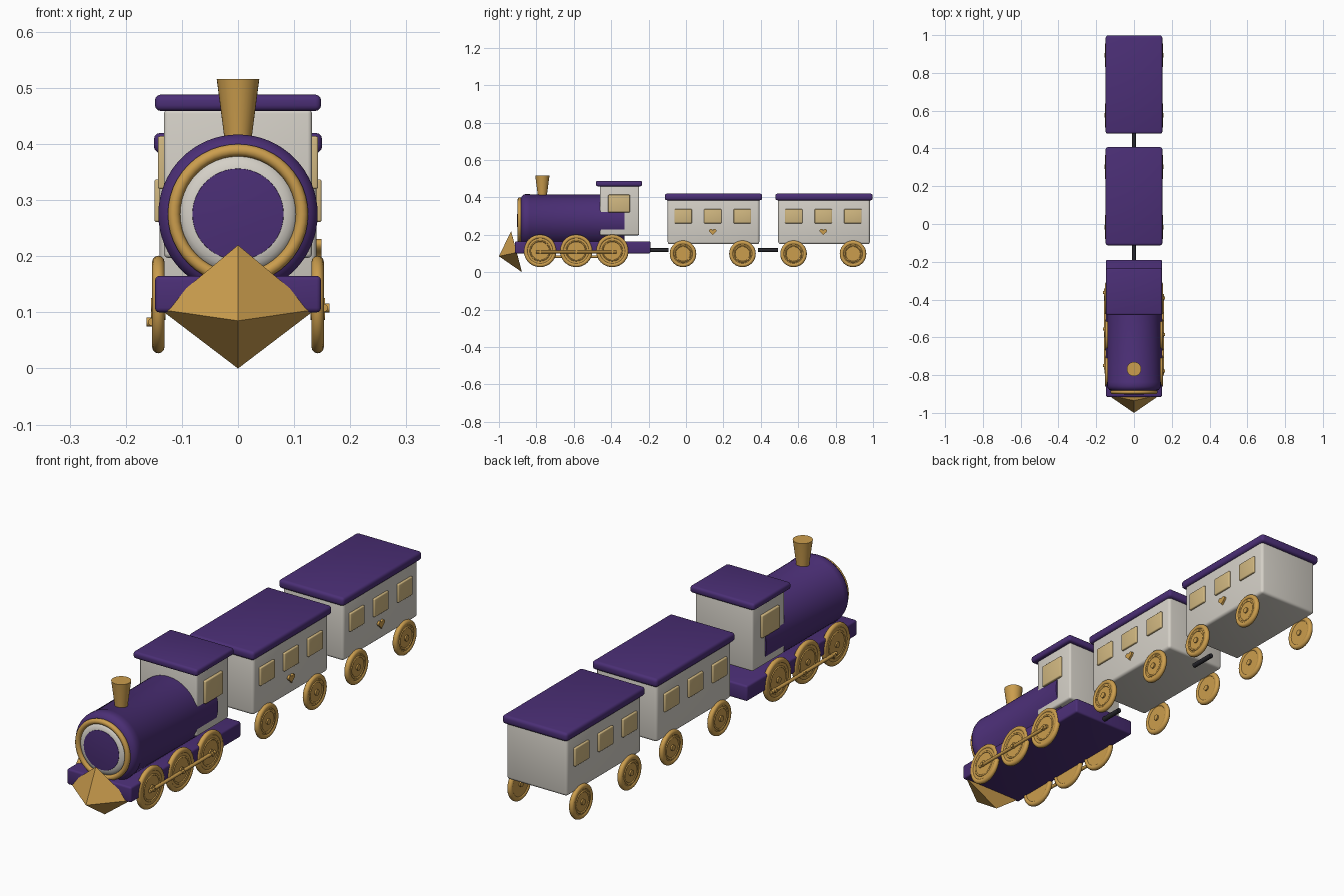
import bpy, bmesh, math
from mathutils import Matrix

if "Cube" in bpy.data.objects:
    bpy.data.objects.remove(bpy.data.objects["Cube"])


def material(name, rgb):
    m = bpy.data.materials.new(name)
    m.diffuse_color = (*rgb, 1)
    m.use_nodes = True
    m.node_tree.nodes["Principled BSDF"].inputs["Base Color"].default_value = m.diffuse_color
    return m


PURPLE = material("purple paint", (0.07, 0.028, 0.18))
GOLD = material("gold", (0.60, 0.34, 0.075))
WHITE = material("warm white", (0.66, 0.63, 0.57))
PALE = material("pale gold window", (0.64, 0.48, 0.22))
DARK = material("dark coupling", (0.02, 0.02, 0.025))


def finish(name, bm, mat, bevel=0, segments=3, smooth=True):
    bmesh.ops.recalc_face_normals(bm, faces=bm.faces[:])
    me = bpy.data.meshes.new(name)
    bm.to_mesh(me)
    bm.free()
    me.materials.append(mat)
    ob = bpy.data.objects.new(name, me)
    bpy.context.collection.objects.link(ob)
    bpy.ops.object.select_all(action='DESELECT')
    ob.select_set(True)
    bpy.context.view_layer.objects.active = ob
    if bevel:
        mod = ob.modifiers.new("rounded edges", 'BEVEL')
        mod.width, mod.segments = bevel, segments
        bpy.ops.object.modifier_apply(modifier=mod.name)
    if smooth:
        bpy.ops.object.shade_smooth_by_angle(angle=math.radians(35))
    return ob


def box(name, x, y, z, mat, bevel=0.008):
    """Box from (min, max) ranges on each axis."""
    bm = bmesh.new()
    bmesh.ops.create_cube(bm, size=1)
    for v in bm.verts:
        v.co = [(r[0] + r[1]) / 2 + c * (r[1] - r[0]) for r, c in zip((x, y, z), v.co)]
    return finish(name, bm, mat, bevel)


def lathe(name, profile, axis, centre, mat, closed=False, steps=48):
    """Spin (radius, height) points about an axis through centre."""
    bm = bmesh.new()
    rot = {'X': Matrix.Rotation(math.pi / 2, 4, 'Y'),
           'Y': Matrix.Rotation(-math.pi / 2, 4, 'X'), 'Z': Matrix()}[axis]
    rings = []
    for r, h in profile:
        n = 1 if r == 0 else steps
        rings.append([bm.verts.new((r * math.cos(2 * math.pi * i / steps),
                                    r * math.sin(2 * math.pi * i / steps), h)) for i in range(n)])
    pairs = list(zip(rings, rings[1:] + rings[:1]))
    for a, b in pairs if closed else pairs[:-1]:
        for i in range(steps):
            j = (i + 1) % steps
            quad = [a[i % len(a)], a[j % len(a)], b[j % len(b)], b[i % len(b)]]
            bm.faces.new(list(dict.fromkeys(quad)))
    bm.transform(Matrix.Translation(centre) @ rot)
    return finish(name, bm, mat)


def ring(name, major, minor, axis, centre, mat):
    pts = [(major + minor * math.cos(t * math.pi / 6), minor * math.sin(t * math.pi / 6))
           for t in range(12)]
    return lathe(name, pts, axis, centre, mat, closed=True)


def rod(name, r, axis, centre, length, mat):
    h = length / 2
    return lathe(name, [(0, -h), (r, -h), (r, h), (0, h)], axis, centre, mat, steps=20)


def wheel(name, side, y, z, radius):
    """Round rim, flat web, inner ring and hub."""
    x = side * 0.142
    ring(name + "_rim", radius - 0.011, 0.011, 'X', (x, y, z), GOLD)
    rod(name + "_web", radius - 0.012, 'X', (x, y, z), 0.014, GOLD)
    ring(name + "_inner_ring", radius * 0.6, 0.004, 'X', (x + side * 0.006, y, z), GOLD)
    rod(name + "_hub", 0.012, 'X', (x, y, z), 0.026, GOLD)


# Locomotive chassis and boiler
box("chassis", (-0.148, 0.148), (-0.915, -0.19), (0.10, 0.165), PURPLE)
lathe("boiler", [(0, -0.33), (0.14, -0.33), (0.14, -0.832), (0.142, -0.836), (0.142, -0.858),
                 (0.139, -0.868), (0.131, -0.878), (0.118, -0.884), (0, -0.884)],
      'Y', (0, 0, 0.275), PURPLE, steps=64)

# Boiler front: gold ring, domed white plate, purple centre
ring("front_ring", 0.114, 0.011, 'Y', (0, -0.889, 0.275), GOLD)
lathe("front_plate", [(0.107, -0.88), (0.103, -0.888), (0.094, -0.894), (0.082, -0.898), (0, -0.898)],
      'Y', (0, 0, 0.275), WHITE)
lathe("front_door", [(0.082, -0.896), (0.081, -0.899), (0.045, -0.902), (0, -0.903)],
      'Y', (0, 0, 0.275), PURPLE)

# Chimney
lathe("chimney", [(0, 0.40), (0.024, 0.40), (0.0255, 0.42), (0.038, 0.516), (0, 0.516)],
      'Z', (0, -0.768, 0), GOLD, steps=32)

# Cab with roof and side windows
box("cab", (-0.132, 0.132), (-0.46, -0.25), (0.197, 0.462), WHITE)
box("cab_roof", (-0.148, 0.148), (-0.482, -0.234), (0.459, 0.488), PURPLE, 0.01)
for s, label in ((1, "right"), (-1, "left")):
    xs = sorted((s * 0.125, s * 0.143))
    box("cab_window_" + label, xs, (-0.416, -0.30), (0.32, 0.414), PALE, 0.004)

# Four-sided pointed cowcatcher
bm = bmesh.new()
base = [bm.verts.new(p) for p in
        ((0, -0.935, 0.22), (0.138, -0.905, 0.105), (0, -0.877, 0.0), (-0.138, -0.905, 0.105))]
tip = bm.verts.new((0, -1.0, 0.085))
bm.faces.new(base)
for i in range(4):
    bm.faces.new((base[i], base[(i + 1) % 4], tip))
finish("cowcatcher", bm, GOLD, smooth=False)

# Driving wheels and connecting rods
for s, label in ((1, "right"), (-1, "left")):
    for i, y in enumerate((-0.78, -0.587, -0.394)):
        wheel(f"drive_wheel_{label}_{i + 1}", s, y, 0.114, 0.087)
    mid = -0.586 if s > 0 else -0.556
    zr = 0.108 if s > 0 else 0.083
    rod("connecting_rod_" + label, 0.007, 'Y', (s * 0.153, mid, zr), 0.43, GOLD)
    for i in (-1, 0, 1):
        rod(f"crank_pin_{label}_{i + 2}", 0.008, 'X', (s * 0.153, mid + i * 0.193, zr), 0.02, GOLD)


def heart(name, y, z):
    """Raised heart from the classic parametric curve, on the right wall."""
    bm = bmesh.new()
    vs = []
    for i in range(32):
        t = 2 * math.pi * i / 32
        h = 13 * math.cos(t) - 5 * math.cos(2 * t) - 2 * math.cos(3 * t) - math.cos(4 * t)
        vs.append(bm.verts.new((0.135, y + 0.00125 * 16 * math.sin(t) ** 3, z + 0.00115 * h)))
    f = bm.faces.new(vs)
    new = bmesh.ops.extrude_face_region(bm, geom=[f])['geom']
    for v in new:
        if isinstance(v, bmesh.types.BMVert):
            v.co.x += 0.014
    finish(name, bm, GOLD)


# Two matching carriages
for n, c in ((1, 0.147), (2, 0.738)):
    tag = f"carriage_{n}"
    box(tag + "_body", (-0.14, 0.14), (c - 0.245, c + 0.245), (0.15, 0.395), WHITE, 0.012)
    box(tag + "_roof", (-0.15, 0.15), (c - 0.26, c + 0.26), (0.384, 0.42), PURPLE, 0.012)
    for s, label in ((1, "right"), (-1, "left")):
        xs = sorted((s * 0.13, s * 0.149))
        for i in (-1, 0, 1):
            y = c - 0.004 + i * 0.158
            box(f"{tag}_window_{label}_{i + 2}", xs, (y - 0.047, y + 0.047), (0.261, 0.337), PALE, 0.004)
        for i in (-1, 1):
            wheel(f"{tag}_wheel_{label}_{(i + 3) // 2}", s, c - 0.004 + i * 0.159, 0.098, 0.071)
    heart(tag + "_heart", c - 0.004, 0.217)

# Couplings between the vehicles
for n, y in ((1, -0.147), (2, 0.438)):
    rod(f"coupling_{n}", 0.01, 'Y', (0, y, 0.118), 0.108, DARK)
